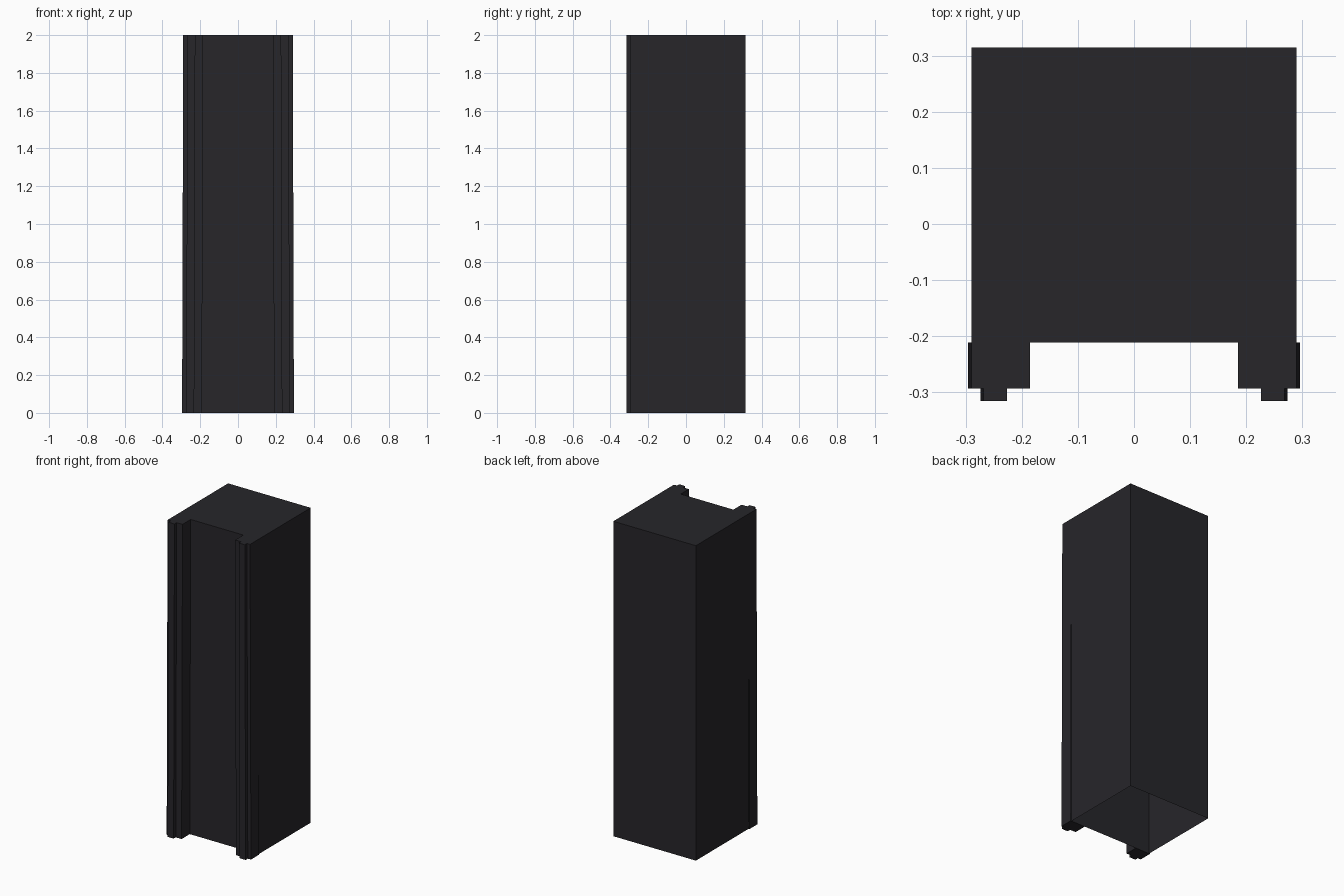
import bpy

if "Cube" in bpy.data.objects:
    bpy.data.objects.remove(bpy.data.objects["Cube"])

dark = bpy.data.materials.new("dark_finish")
dark.diffuse_color = (0.02, 0.019, 0.023, 1)
dark.use_nodes = True
dark.node_tree.nodes["Principled BSDF"].inputs["Base Color"].default_value = dark.diffuse_color

HEIGHT = 2.0


def prism(name, outline, splay=0.0, bottom=True, skip=()):
    """Extrude an outline upward; splay moves the foot outward in x."""
    n = len(outline)
    verts = [(x + splay, y, 0) for x, y in outline]
    verts += [(x, y, HEIGHT) for x, y in outline]
    faces = [(i, (i + 1) % n, (i + 1) % n + n, i + n)
             for i in range(n) if i not in skip]
    faces.append(tuple(range(n, 2 * n)))
    if bottom:
        faces.append(tuple(reversed(range(n))))
    mesh = bpy.data.meshes.new(name)
    mesh.from_pydata(verts, [], faces)
    mesh.materials.append(dark)
    obj = bpy.data.objects.new(name, mesh)
    bpy.context.collection.objects.link(obj)
    return obj


# Hollow cabinet shell, open underneath
BACK, FRONT, HALF = 0.315, -0.211, 0.29
prism("cabinet_shell",
      [(-HALF, FRONT), (HALF, FRONT), (HALF, BACK), (-HALF, BACK)],
      bottom=False)

# Stepped front posts, leaning slightly outward at the foot
post = prism("front_posts",
             [(0.185, FRONT), (0.185, -0.293), (0.226, -0.293),
              (0.226, -0.315), (0.268, -0.315), (0.268, -0.293),
              (HALF, -0.293), (HALF, FRONT)],
             splay=0.006, skip=(7,))
mirror = post.modifiers.new("mirror_sides", 'MIRROR')
mirror.use_axis = (True, False, False)
mirror.use_mirror_merge = False
